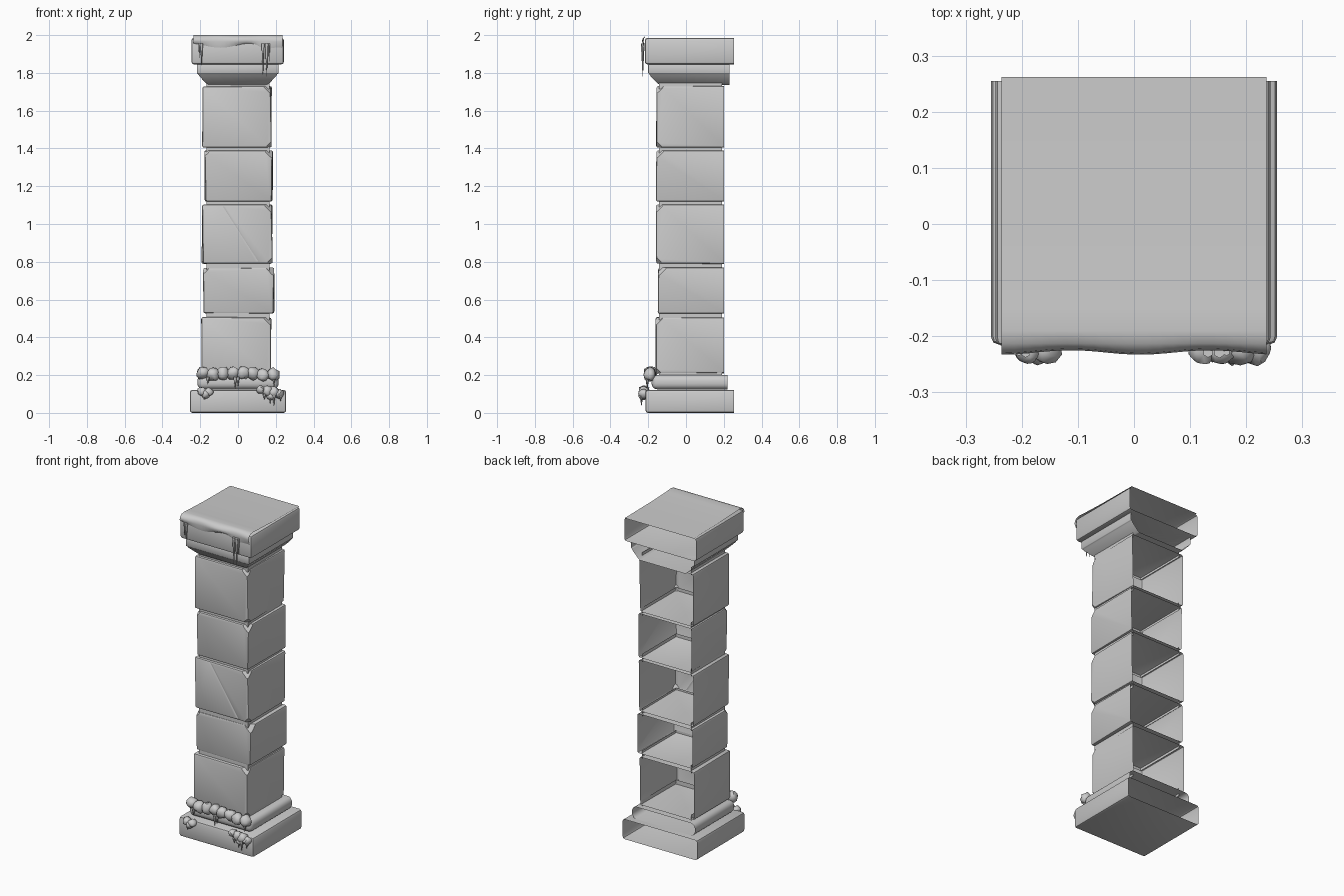
import bpy, bmesh, math, random
from mathutils import Vector, Matrix

random.seed(4)
cube = bpy.data.objects.get("Cube")
if cube:
    bpy.data.objects.remove(cube)

stone = bpy.data.materials.new("grey stone")
stone.use_nodes = True
GREY = (0.6, 0.6, 0.6, 1)
stone.diffuse_color = GREY
for node in stone.node_tree.nodes:
    if node.type == 'BSDF_PRINCIPLED':
        node.inputs["Base Color"].default_value = GREY


def finish(name, bm, angle=40):
    mesh = bpy.data.meshes.new(name)
    bm.to_mesh(mesh)
    bm.free()
    mesh.materials.append(stone)
    obj = bpy.data.objects.new(name, mesh)
    bpy.context.collection.objects.link(obj)
    bpy.ops.object.select_all(action='DESELECT')
    obj.select_set(True)
    bpy.context.view_layer.objects.active = obj
    bpy.ops.object.shade_smooth_by_angle(angle=math.radians(angle))
    return obj


def open_block(x0, x1, y0, y1, profile, bevel=0.012, segments=2, wobble=0, caps=True):
    """Three-sided shell, open at the back; profile holds (inset, z) pairs."""
    bm = bmesh.new()
    rings = []
    for inset, z in profile:
        corners = [(x0 + inset, y1), (x0 + inset, y0 + inset),
                   (x1 - inset, y0 + inset), (x1 - inset, y1)]
        rings.append([bm.verts.new((x + random.uniform(-wobble, wobble),
                                    y if y == y1 else y + random.uniform(0, wobble),
                                    z + random.uniform(-wobble, wobble) / 2))
                      for x, y in corners])
    for a, b in zip(rings, rings[1:]):
        for i in range(3):
            bm.faces.new((a[i], a[i + 1], b[i + 1], b[i]))
    if caps:
        bm.faces.new(rings[-1])
        bm.faces.new(rings[0][::-1])
    bm.normal_update()
    edges = [e for e in bm.edges if len(e.link_faces) == 2
             and e.calc_face_angle() > math.radians(25)]
    if bevel:
        bmesh.ops.bevel(bm, geom=edges, offset=bevel, segments=segments,
                        profile=0.5, affect='EDGES', clamp_overlap=True)
    return bm


def cut(bm, point, normal, faces=None, clear=False):
    faces = faces or bm.faces[:]
    geom = set(faces)
    for f in faces:
        geom.update(f.edges)
        geom.update(f.verts)
    return bmesh.ops.bisect_plane(bm, geom=list(geom), plane_co=point, plane_no=normal,
                                  clear_outer=clear)["geom_cut"]


def chip(bm, x, y, z, sx, sz, size):
    """Break off one front corner."""
    normal = Vector((sx, -1, sz)).normalized()
    made = cut(bm, Vector((x, y, z)) - normal * size, normal, clear=True)
    edges = [g for g in made if isinstance(g, bmesh.types.BMEdge)]
    if edges:
        bmesh.ops.holes_fill(bm, edges=edges, sides=0)


def add_lump(bm, centre, size):
    made = bmesh.ops.create_icosphere(bm, subdivisions=2, radius=1)["verts"]
    for v in made:
        r = random.uniform(0.82, 1.1)
        v.co = Vector(centre) + Vector([v.co[i] * size[i] * r for i in range(3)])


def add_icicle(bm, x, y, top, tip, radius):
    bmesh.ops.create_cone(bm, segments=6, cap_ends=True, radius1=0.001, radius2=radius,
                          depth=top - tip,
                          matrix=Matrix.Translation((x, y, (top + tip) / 2)))


# Base slab and rounded foot moulding
finish("base_slab", open_block(-0.255, 0.255, -0.215, 0.255, [(0, 0), (0, 0.122)], 0.014))
finish("foot_moulding", open_block(-0.215, 0.215, -0.182, 0.22,
                                   [(0, 0.125), (0, 0.2)], 0.03, 4))

# Shaft blocks: left and right edge, front edge, bottom, top
shaft = [(-0.193, 0.176, -0.162, 0.21, 0.506),
         (-0.182, 0.19, -0.15, 0.526, 0.768),
         (-0.189, 0.181, -0.16, 0.79, 1.104),
         (-0.175, 0.182, -0.16, 1.12, 1.39),
         (-0.186, 0.176, -0.16, 1.405, 1.73)]
for number, (x0, x1, y0, z0, z1) in enumerate(shaft, 1):
    bm = open_block(x0, x1, y0, 0.2, [(0, z0), (0, z1)], 0.01, 2, 0.004)
    chip(bm, x1, y0, z1, 1, 1, 0.028)
    if number % 2:
        chip(bm, x1, y0, z0, 1, -1, 0.02)
    else:
        chip(bm, x0, y0, z1, -1, 1, 0.02)
    if number == 3:
        # Diagonal crack pressed into the front
        across = Vector((0.31, 0, 0.2)).normalized()
        middle = Vector((0.015, y0, 0.945))
        for shift in (-0.012, 0.012, 0):
            bm.normal_update()
            front = [f for f in bm.faces if f.normal.y < -0.95]
            made = cut(bm, middle + across * shift, across, front)
        for v in made:
            if isinstance(v, bmesh.types.BMVert) and z0 + 0.015 < v.co.z < z1 - 0.015:
                v.co.y += 0.01
        inner = [v for v in made if isinstance(v, bmesh.types.BMVert)]
        for v in inner:
            v.co.y += 0.004
    finish(f"shaft_block_{number}", bm, 30)

# Recessed mortar joints
joints = [0.2] + [b[4] for b in shaft]
for number, z in enumerate(joints, 1):
    finish(f"mortar_joint_{number}",
           open_block(-0.168, 0.168, -0.143, 0.19,
                      [(0, z - 0.015), (0, z + 0.035)], 0, caps=False))

# Capital: flared moulding below a square slab
finish("capital_moulding", open_block(
    -0.217, 0.214, -0.2, 0.23,
    [(0.06, 1.737), (0.045, 1.748), (0.012, 1.783), (0.005, 1.795), (0, 1.797), (0, 1.845)],
    0.006))
finish("capital_slab", open_block(-0.247, 0.243, -0.218, 0.255,
                                  [(0, 1.845), (0, 1.985)], 0.014))

# Thin snow sheet draped over the front of the capital
bm = bmesh.new()
columns, rows = 20, []
for i in range(columns + 1):
    t = i / columns
    x = -0.236 + 0.472 * t
    hem = 1.945 + 0.012 * math.sin(9 * t + 2) - 0.02 * math.exp(-((x - 0.14) / 0.04) ** 2)
    bulge = 0.004 * math.cos(12 * t)
    rows.append([bm.verts.new(p) for p in (
        (x, 0.262, 1.988), (x, 0, 1.991), (x, -0.15, 1.997), (x, -0.19, 2.0),
        (x, -0.213, 1.996), (x, -0.226 - bulge, 1.982), (x, -0.229 - bulge, 1.965),
        (x, -0.22, hem))])
for a, b in zip(rows, rows[1:]):
    for j in range(len(a) - 1):
        bm.faces.new((a[j], a[j + 1], b[j + 1], b[j]))
finish("snow_sheet", bm, 60)

bm = bmesh.new()
for x, tip, radius in ((-0.205, 1.88, 0.006), (-0.193, 1.837, 0.009),
                       (0.132, 1.79, 0.009), (0.152, 1.78, 0.01), (0.165, 1.86, 0.006)):
    add_icicle(bm, x, -0.229, 1.955, tip, radius)
finish("capital_icicles", bm, 60)

# Row of snow lumps on the foot moulding
bm = bmesh.new()
for i in range(8):
    add_lump(bm, (-0.185 + 0.053 * i, -0.188 + random.uniform(-0.006, 0.006),
                  0.205 + random.uniform(-0.012, 0.012)), (0.036, 0.034, 0.036))
for x, tip in ((-0.16, 0.15), (-0.015, 0.125), (0.0, 0.14), (0.19, 0.14)):
    add_icicle(bm, x, -0.205, 0.19, tip, 0.011)
finish("foot_snow", bm, 60)

# Two snow clumps with icicles on the base slab
bm = bmesh.new()
for x, z, r in ((-0.19, 0.113, 0.026), (-0.155, 0.11, 0.026), (-0.172, 0.1, 0.025),
                (0.12, 0.123, 0.023), (0.155, 0.115, 0.03), (0.19, 0.11, 0.032),
                (0.22, 0.1, 0.025), (0.175, 0.09, 0.025)):
    add_lump(bm, (x, -0.222, z), (r, 0.03, r))
for x, tip in ((-0.18, 0.068), (0.14, 0.07), (0.17, 0.05), (0.19, 0.038), (0.225, 0.06)):
    add_icicle(bm, x, -0.236, 0.1, tip, 0.011)
finish("base_snow", bm, 60)
